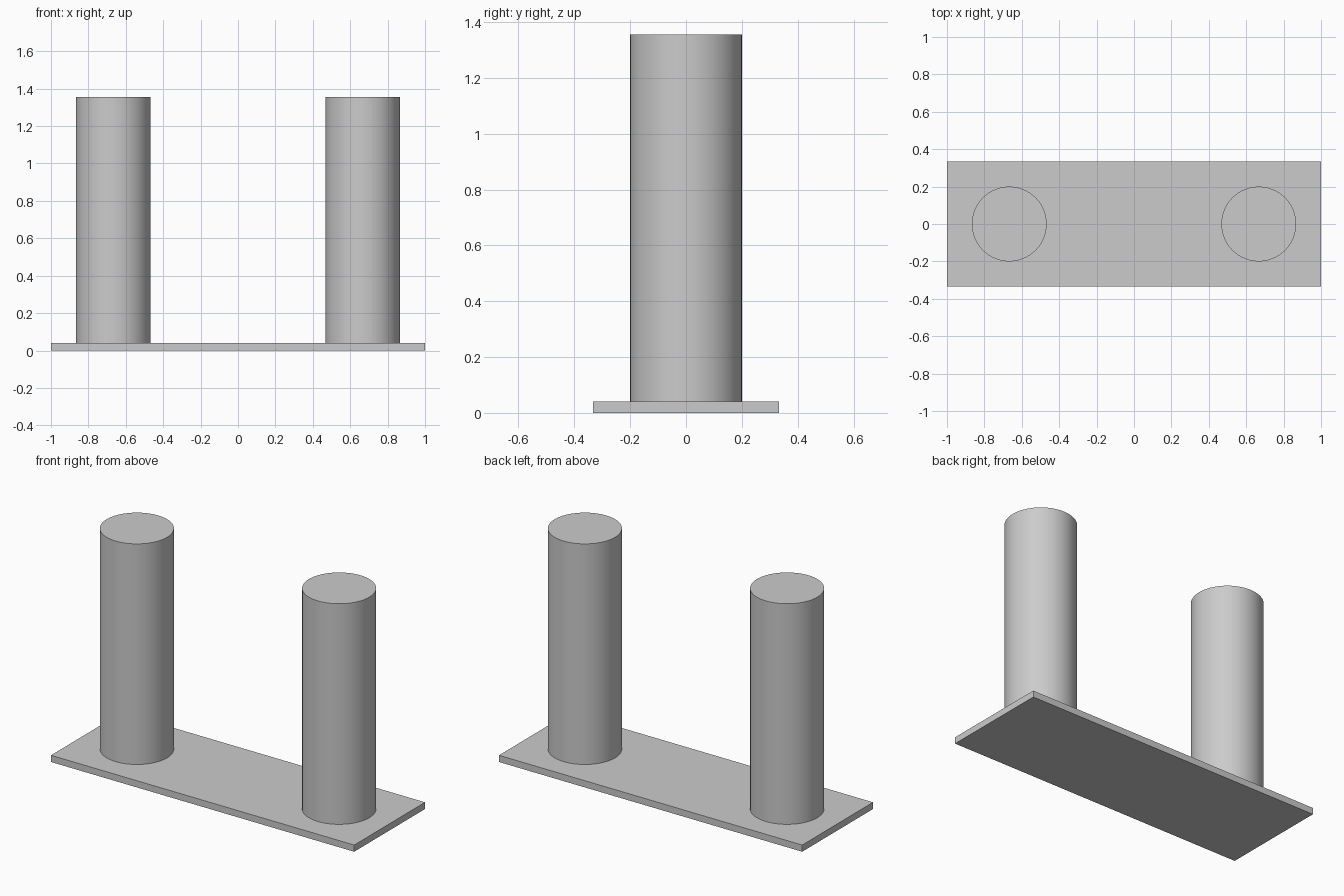
import bpy
import math

cube = bpy.data.objects.get("Cube")
if cube:
    bpy.data.objects.remove(cube, do_unlink=True)

LENGTH, DEPTH, THICKNESS = 2.0, 0.667, 0.04
RADIUS, TOP, OFFSET = 0.2, 1.355, 0.667

grey = bpy.data.materials.new("plain grey")
grey.use_nodes = True
colour = (0.6, 0.6, 0.6, 1)
grey.diffuse_color = colour
grey.node_tree.nodes["Principled BSDF"].inputs["Base Color"].default_value = colour

# Flat base plate
bpy.ops.mesh.primitive_cube_add(size=1, location=(0, 0, THICKNESS / 2))
plate = bpy.context.object
plate.name = "base_plate"
plate.scale = (LENGTH, DEPTH, THICKNESS)
bpy.ops.object.transform_apply(location=False, rotation=False, scale=True)
plate.data.materials.append(grey)

# Matching round posts standing on the plate
for name, side in (("left_post", 1), ("right_post", -1)):
    bpy.ops.mesh.primitive_cylinder_add(
        vertices=64, radius=RADIUS, depth=TOP - THICKNESS,
        location=(side * OFFSET, 0, (TOP + THICKNESS) / 2))
    post = bpy.context.object
    post.name = name
    post.data.materials.append(grey)
    bpy.ops.object.shade_smooth_by_angle(angle=math.radians(30))
